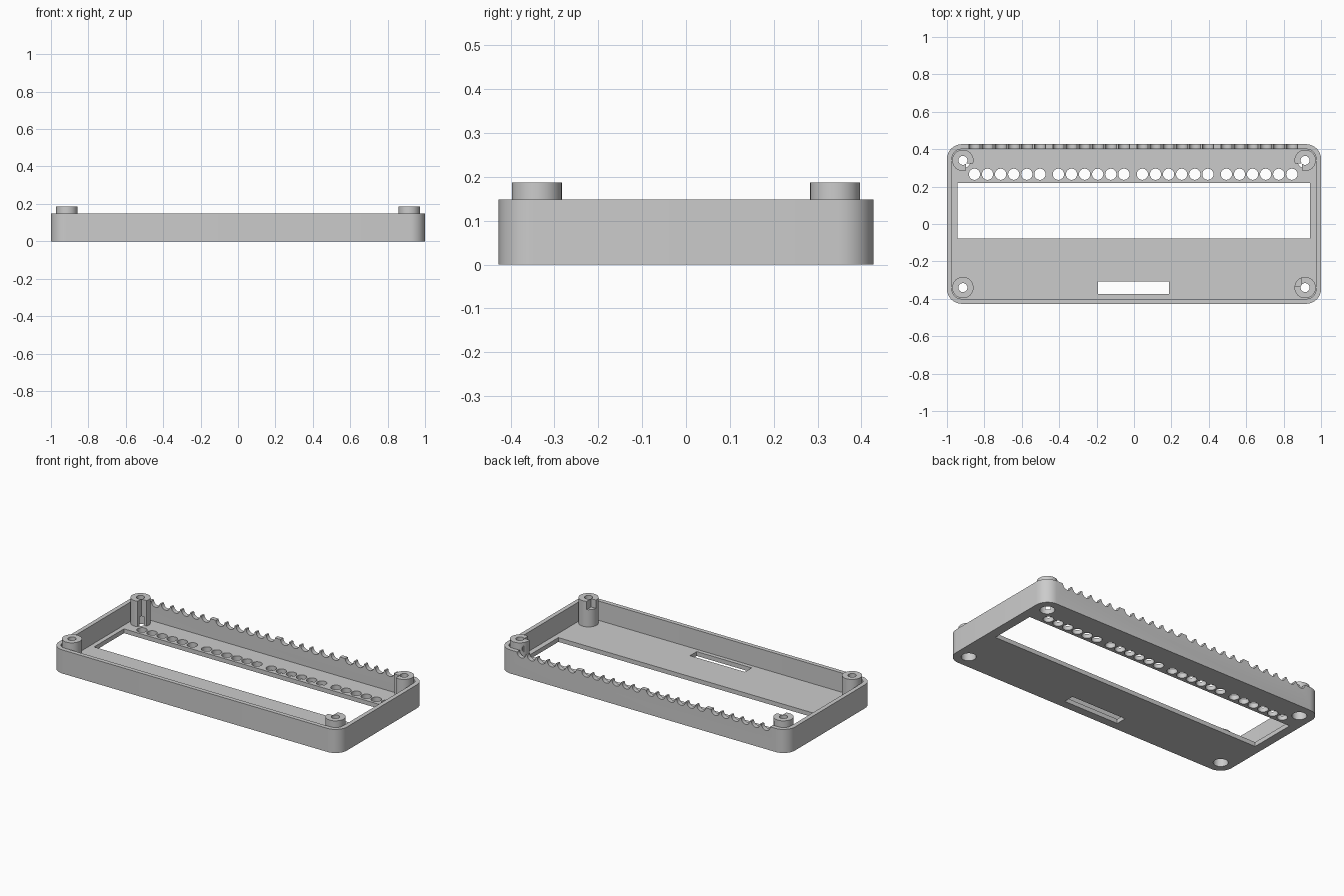
import bpy, bmesh, math
from mathutils import Matrix, Vector

old = bpy.data.objects.get("Cube")
if old:
    bpy.data.objects.remove(old, do_unlink=True)

HX, HY = 1.0, 0.427          # half length and half depth
WALL, FLOOR = 0.027, 0.027
RIM, POST_TOP = 0.148, 0.187
PX, PY, PR = 0.915, 0.34, 0.057
HOLE_XS = [-0.853 + 0.449 * g + 0.07 * i for g in range(4) for i in range(6)]

grey = bpy.data.materials.new("Light grey plastic")
grey.use_nodes = True
colour = (0.6, 0.6, 0.6, 1)
grey.diffuse_color = colour
grey.node_tree.nodes["Principled BSDF"].inputs["Base Color"].default_value = colour


def finish(name, bm):
    bmesh.ops.recalc_face_normals(bm, faces=bm.faces)
    mesh = bpy.data.meshes.new(name)
    bm.to_mesh(mesh)
    bm.free()
    mesh.materials.append(grey)
    obj = bpy.data.objects.new(name, mesh)
    bpy.context.collection.objects.link(obj)
    return obj


def rounded_slab(name, hx, hy, r, z0, z1):
    bm = bmesh.new()
    verts = []
    for q, (sx, sy) in enumerate([(1, 1), (-1, 1), (-1, -1), (1, -1)]):
        for k in range(9):
            a = math.pi / 2 * (q + k / 8)
            verts.append(bm.verts.new((sx * (hx - r) + r * math.cos(a),
                                       sy * (hy - r) + r * math.sin(a), z0)))
    face = bm.faces.new(verts)
    ext = bmesh.ops.extrude_face_region(bm, geom=[face])
    top = [v for v in ext["geom"] if isinstance(v, bmesh.types.BMVert)]
    bmesh.ops.translate(bm, verts=top, vec=(0, 0, z1 - z0))
    return finish(name, bm)


def add_box(bm, lo, hi):
    lo, hi = Vector(lo), Vector(hi)
    m = Matrix.Translation((lo + hi) / 2) @ Matrix.Diagonal((*(hi - lo), 1))
    bmesh.ops.create_cube(bm, size=1, matrix=m)


def add_cylinder(bm, centre, r, depth, along_y=False, sides=32):
    m = Matrix.Translation(centre)
    if along_y:
        m = m @ Matrix.Rotation(math.pi / 2, 4, "X")
    bmesh.ops.create_cone(bm, cap_ends=True, segments=sides, radius1=r,
                          radius2=r, depth=depth, matrix=m)


def combine(target, tool, operation):
    mod = target.modifiers.new("Bool", "BOOLEAN")
    mod.operation, mod.object, mod.solver = operation, tool, "EXACT"
    mod.use_self = True
    bpy.context.view_layer.objects.active = target
    bpy.ops.object.modifier_apply(modifier=mod.name)
    bpy.data.objects.remove(tool, do_unlink=True)


CORNERS = [(sx, sy) for sx in (-1, 1) for sy in (-1, 1)]

# Open tray
tray = rounded_slab("tray_case", HX, HY, 0.08, 0, RIM)
combine(tray, rounded_slab("cavity", HX - WALL, HY - WALL, 0.05, FLOOR, 0.3), "DIFFERENCE")

# Corner posts standing on the floor
bm = bmesh.new()
for sx, sy in CORNERS:
    z0 = FLOOR / 2
    add_cylinder(bm, (sx * PX, sy * PY, (z0 + POST_TOP) / 2), PR, POST_TOP - z0)
combine(tray, finish("posts", bm), "UNION")

# Display window and switch slot
bm = bmesh.new()
add_box(bm, (-0.945, -0.078, -0.1), (0.941, 0.219, 0.1))
add_box(bm, (-0.193, -0.375, -0.1), (0.188, -0.308, 0.1))
# Row of floor holes
for x in HOLE_XS:
    add_cylinder(bm, (x, 0.266, 0), 0.03, 0.12, sides=24)
combine(tray, finish("floor_cuts", bm), "DIFFERENCE")

# Cable notches along the back rim
bm = bmesh.new()
for x in HOLE_XS:
    add_cylinder(bm, (x, 0.43, RIM), 0.03, 0.12, along_y=True, sides=24)
combine(tray, finish("rim_notches", bm), "DIFFERENCE")

# Screw holes with wide recesses underneath
for name, r, top in (("screw_holes", 0.024, 0.3), ("screw_recesses", 0.042, 0.08)):
    bm = bmesh.new()
    for sx, sy in CORNERS:
        add_cylinder(bm, (sx * PX, sy * PY, top / 2 - 0.05), r, top + 0.1)
    combine(tray, finish(name, bm), "DIFFERENCE")

# Clearance cut from the inner quarter of three posts
bm = bmesh.new()
for s in (-1, 1):
    xs = sorted((s * 0.897, s * 0.84))
    add_box(bm, (xs[0], 0.27, FLOOR), (xs[1], 0.323, 0.25))
add_box(bm, (0.84, -0.333, 0.135), (0.892, -0.27, 0.25))
combine(tray, finish("post_cuts", bm), "DIFFERENCE")

bpy.ops.object.select_all(action="DESELECT")
tray.select_set(True)
bpy.context.view_layer.objects.active = tray
bpy.ops.object.shade_smooth_by_angle(angle=math.radians(30))
